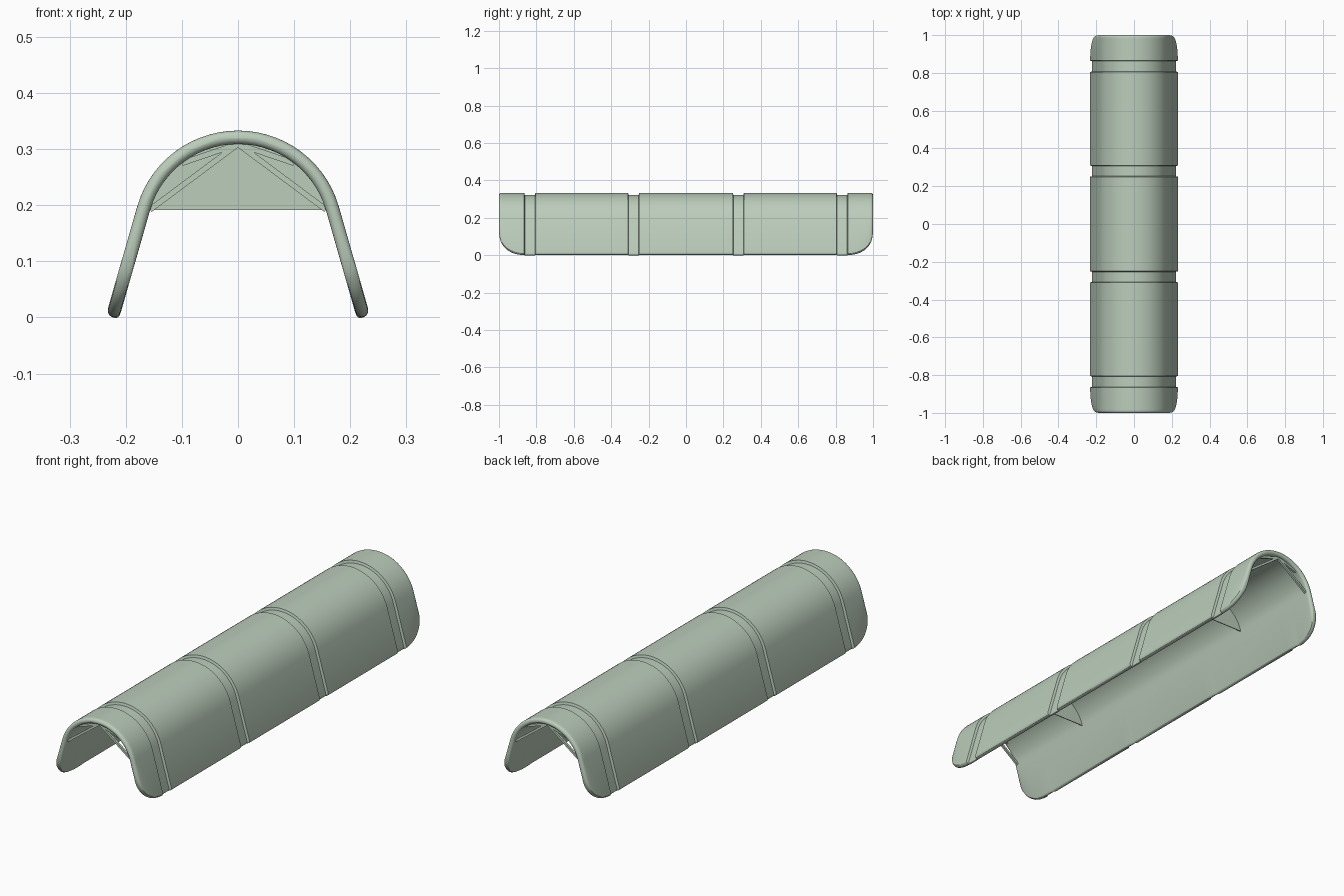
import bpy, bmesh, math
from math import sin, cos, pi, sqrt, radians

if "Cube" in bpy.data.objects:
    bpy.data.objects.remove(bpy.data.objects["Cube"])

A = radians(16)            # lean of the side walls
R, CZ, H = 0.175, 0.146, 0.012   # mid radius, arc centre height, half thickness
GROOVES = [(0.25, 0.31), (0.805, 0.865)]
DEPTH = 0.011
ARC = [A + (pi - 2 * A) * i / 28 for i in range(29)]


def lowest(y):
    """Height of the rounded lower edge: rounded corner near both ends."""
    u = min(max((abs(y) - 0.86) / 0.14, 0), 1)
    return H + 0.13 * (1 - (1 - u ** 2.3) ** (1 / 2.3))


def half_side(y, groove, shrink):
    """Right wall edge, from the inner side round the lip to the outer side."""
    ro, ri = H - groove - shrink, H - shrink
    tx, tz = R * cos(A), CZ + R * sin(A)
    length = (tz - lowest(y)) / cos(A)
    bx, bz = tx + length * sin(A), tz - length * cos(A)
    pts = []
    for i in range(7):
        th = pi - pi * i / 6
        n = (ro - ri) / 2 + (ro + ri) / 2 * cos(th)
        d = ri * sin(th)
        pts.append((bx + n * cos(A) + d * sin(A), bz + n * sin(A) - d * cos(A)))
    return pts


def arch(r):
    return [(r * cos(a), CZ + r * sin(a)) for a in ARC]


def ring(y, groove, shrink):
    side = half_side(y, groove, shrink)
    pts = side + arch(R + H - groove - shrink)
    pts += [(-x, z) for x, z in reversed(side)]
    pts += arch(R - H + shrink)[::-1]
    return [(x, y, z) for x, z in pts]


def add_object(name, bm):
    bmesh.ops.recalc_face_normals(bm, faces=bm.faces)
    mesh = bpy.data.meshes.new(name)
    bm.to_mesh(mesh)
    bm.free()
    mesh.materials.append(mat)
    ob = bpy.data.objects.new(name, mesh)
    bpy.context.collection.objects.link(ob)
    bpy.ops.object.select_all(action='DESELECT')
    bpy.context.view_layer.objects.active = ob
    ob.select_set(True)
    bpy.ops.object.shade_smooth_by_angle(angle=radians(30))


def plate(name, outline, y, thick):
    """Flat upright plate across the tunnel."""
    bm = bmesh.new()
    f = bm.faces.new([bm.verts.new((x, y - thick / 2, z)) for x, z in outline])
    new = bmesh.ops.extrude_face_region(bm, geom=[f])["geom"]
    bmesh.ops.translate(bm, vec=(0, thick, 0),
                        verts=[v for v in new if isinstance(v, bmesh.types.BMVert)])
    add_object(name, bm)


mat = bpy.data.materials.new("pale_green")
mat.diffuse_color = (0.50, 0.61, 0.50, 1)
mat.use_nodes = True
mat.node_tree.nodes["Principled BSDF"].inputs["Base Color"].default_value = mat.diffuse_color

# stations from the middle to one end: (y, groove depth, rim shrink)
stations = [(0, 0, 0)]
for a, b in GROOVES:
    stations += [(a, 0, 0), (a + 0.003, DEPTH, 0), (b - 0.003, DEPTH, 0), (b, 0, 0)]
stations += [(y, 0, 0) for y in (0.885, 0.91, 0.935, 0.955, 0.968, 0.978)]
for deg in (0, 20, 40, 60, 80):
    th = radians(deg)
    stations.append((0.988 + 0.012 * sin(th) / sin(radians(80)), 0, H * (1 - cos(th))))
stations = [(-y, g, s) for y, g, s in reversed(stations[1:])] + stations

# curved cover shell
bm = bmesh.new()
rows = [[bm.verts.new(p) for p in ring(*s)] for s in stations]
n = len(rows[0])
for r0, r1 in zip(rows, rows[1:]):
    for i in range(n):
        j = (i + 1) % n
        bm.faces.new((r0[i], r0[j], r1[j], r1[i]))
bm.faces.new(rows[0])
bm.faces.new(rows[-1])
add_object("arched_cover", bm)

# upright webs under the roof and chord ribs at both ends
for y, end in ((-1, "front"), (1, "back")):
    plate(end + "_web", arch(R - H + 0.002), y * 0.54, 0.004)
    for s, side in ((-1, "left"), (1, "right")):
        for label, p, q in (("lower", (0.157, 0.192), (0, 0.309)),
                            ("upper", (0.1, 0.275), (0, 0.309))):
            dx, dz = q[0] - p[0], q[1] - p[1]
            k = 0.005 / sqrt(dx * dx + dz * dz)
            w = [(p[0] - dz * k, p[1] + dx * k), (p[0] + dz * k, p[1] - dx * k),
                 (q[0] + dz * k, q[1] - dx * k), (q[0] - dz * k, q[1] + dx * k)]
            plate("_".join((end, side, label, "rib")), [(s * x, z) for x, z in w], y * 0.982, 0.01)
